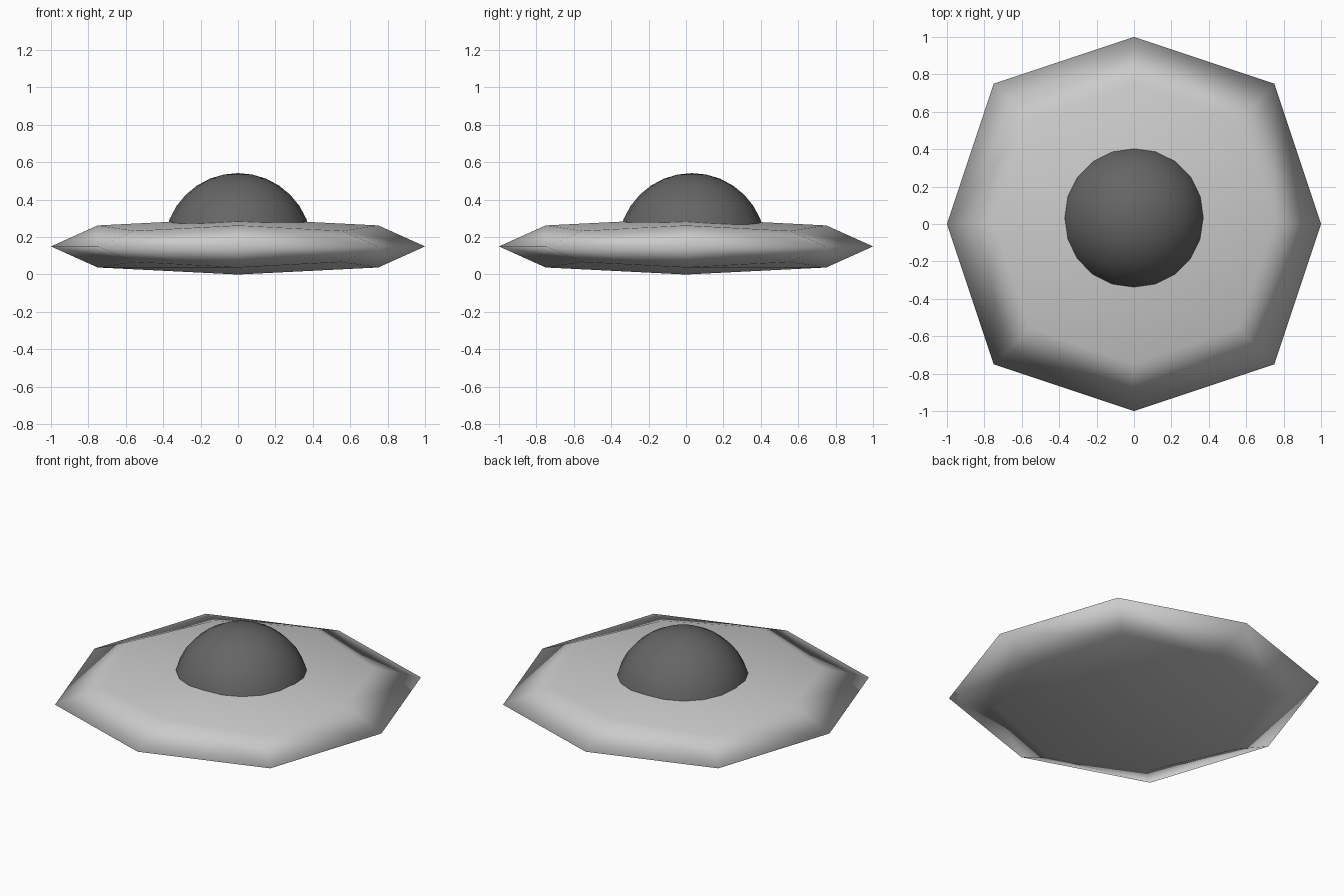
import bpy

if "Cube" in bpy.data.objects:
    bpy.data.objects.remove(bpy.data.objects["Cube"])

HALF_HEIGHT = 0.15

# Saucer hull: a flattened cube rounded by one level of subdivision
bpy.ops.mesh.primitive_cube_add(size=2, location=(0, 0, HALF_HEIGHT))
hull = bpy.context.object
hull.name = "saucer_hull"
hull.scale = (1, 1, HALF_HEIGHT)
bpy.ops.object.transform_apply(location=False, rotation=False, scale=True)
rounding = hull.modifiers.new("rounding", 'SUBSURF')
rounding.levels = rounding.render_levels = 1
rounding.use_limit_surface = False
bpy.ops.object.shade_smooth()

# Cockpit dome: a sphere sunk into the hull, slightly behind the centre
bpy.ops.mesh.primitive_uv_sphere_add(segments=20, ring_count=16, radius=0.395,
                                     location=(0, 0.032, 0.147))
dome = bpy.context.object
dome.name = "cockpit_dome"
bpy.ops.object.shade_smooth()
dark = bpy.data.materials.new("dark_grey")
dark.diffuse_color = (0.13, 0.13, 0.13, 1)
dark.use_nodes = True
dark.node_tree.nodes["Principled BSDF"].inputs["Base Color"].default_value = dark.diffuse_color
dome.data.materials.append(dark)

# Keep only the upper part of the sphere, so nothing pokes out below the hull
import bmesh
bm = bmesh.new()
bm.from_mesh(dome.data)
bmesh.ops.bisect_plane(bm, geom=bm.verts[:] + bm.edges[:] + bm.faces[:],
                       plane_co=(0, 0, 0.09), plane_no=(0, 0, 1), clear_inner=True)
bm.to_mesh(dome.data)
bm.free()
